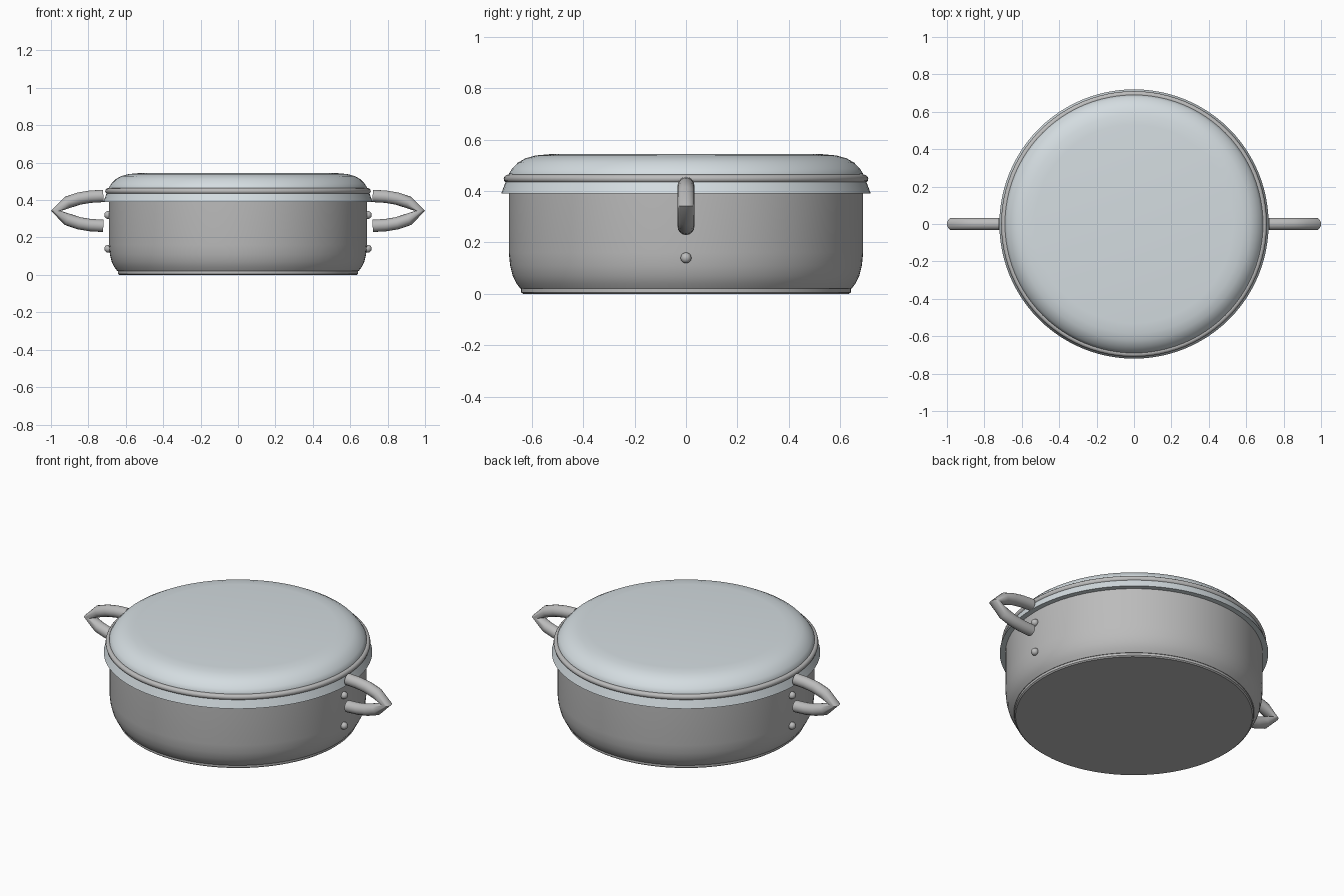
import bpy, bmesh
from math import cos, sin, pi, radians
from mathutils import Vector

cube = bpy.data.objects.get("Cube")
if cube:
    bpy.data.objects.remove(cube, do_unlink=True)


def material(name, rgb):
    m = bpy.data.materials.new(name)
    m.use_nodes = True
    m.diffuse_color = (*rgb, 1)
    m.node_tree.nodes["Principled BSDF"].inputs["Base Color"].default_value = (*rgb, 1)
    return m


STEEL = material("grey steel", (0.5, 0.5, 0.5))
PALE = material("pale blue steel", (0.66, 0.72, 0.75))


def finish(name, bm, mat, angle=35):
    bmesh.ops.recalc_face_normals(bm, faces=bm.faces)
    mesh = bpy.data.meshes.new(name)
    bm.to_mesh(mesh)
    bm.free()
    mesh.materials.append(mat)
    ob = bpy.data.objects.new(name, mesh)
    bpy.context.collection.objects.link(ob)
    bpy.ops.object.select_all(action="DESELECT")
    ob.select_set(True)
    bpy.context.view_layer.objects.active = ob
    bpy.ops.object.shade_smooth_by_angle(angle=radians(angle))
    return ob


def lathe(name, profile, mat, closed=False, angle=35):
    """Turn a (radius, height) profile round the vertical axis."""
    bm = bmesh.new()
    verts = [bm.verts.new((r, 0, z)) for r, z in profile]
    pairs = list(zip(verts, verts[1:]))
    if closed:
        pairs.append((verts[-1], verts[0]))
    edges = [bm.edges.new(p) for p in pairs]
    bmesh.ops.spin(bm, geom=verts + edges, cent=(0, 0, 0), axis=(0, 0, 1),
                   angle=2 * pi, steps=96)
    bmesh.ops.remove_doubles(bm, verts=bm.verts, dist=0.0001)
    return finish(name, bm, mat, angle)


# Pot body with rounded foot and a thin base disc
lathe("pot_body", [(0, 0.02), (0.645, 0.02), (0.66, 0.04), (0.675, 0.07), (0.685, 0.11),
                   (0.69, 0.16), (0.69, 0.42), (0, 0.42)], STEEL)
lathe("base_disc", [(0, 0), (0.635, 0), (0.642, 0.006), (0.642, 0.02), (0, 0.02)], STEEL)

# Lid: flared skirt, rolled bead and shallow dome
lathe("lid_skirt", [(0.72, 0.39), (0.703, 0.435), (0.685, 0.435), (0.69, 0.39)], PALE, closed=True)
lathe("lid_bead", [(0.694 + 0.016 * cos(a * pi / 6), 0.448 + 0.016 * sin(a * pi / 6))
                   for a in range(12)], STEEL, closed=True)
lathe("lid_dome", [(0.69, 0.45), (0.69, 0.468), (0.677, 0.488), (0.655, 0.511),
                   (0.625, 0.528), (0.585, 0.539), (0.53, 0.544), (0, 0.544)], PALE)


def tube(name, path, radii, mat, sides=16):
    """Sweep a circle along a path lying in the x-z plane."""
    bm = bmesh.new()
    rings = []
    for i, (p, r) in enumerate(zip(path, radii)):
        before, after = path[max(i - 1, 0)], path[min(i + 1, len(path) - 1)]
        t = (after - before).normalized()
        n = Vector((-t.z, 0, t.x))
        rings.append([bm.verts.new(p + n * r * sin(a) + Vector((0, 0.033 * cos(a), 0)))
                      for a in (2 * pi * k / sides for k in range(sides))])
    for a, b in zip(rings, rings[1:]):
        for k in range(sides):
            j = (k + 1) % sides
            bm.faces.new((a[k], a[j], b[j], b[k]))
    bm.faces.new(rings[0])
    bm.faces.new(rings[-1])
    return finish(name, bm, mat, 40)


# Loop handles, pinched at the tip, and a pair of rivets on each side
upper = [(0.72, 0.422), (0.79, 0.418), (0.85, 0.408), (0.91, 0.388)]
mid = 0.342
for side, s in (("left", 1), ("right", -1)):
    points = upper + [(0.974, mid)] + [(x, 2 * mid - z) for x, z in reversed(upper)]
    path = [Vector((s * x, 0, z)) for x, z in points]
    tube(side + "_handle", path, [0.033] * 4 + [0.026] + [0.033] * 4, STEEL)
    for label, z in (("upper", 0.32), ("lower", 0.14)):
        bm = bmesh.new()
        bmesh.ops.create_uvsphere(bm, u_segments=16, v_segments=10, radius=0.021)
        bmesh.ops.translate(bm, verts=bm.verts, vec=(s * 0.694, 0, z))
        finish(f"{side}_{label}_rivet", bm, STEEL)
